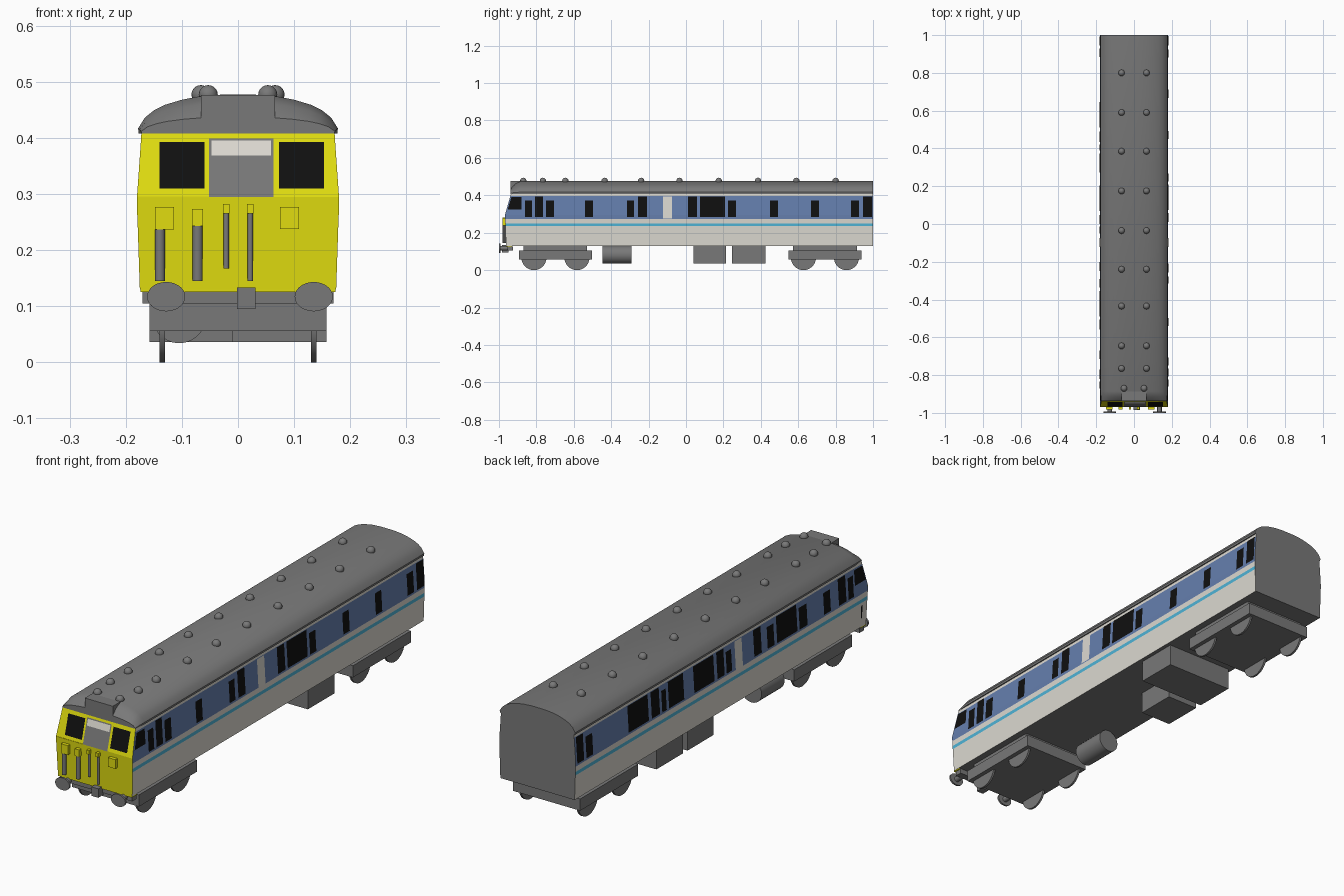
import bpy, bmesh, math
from mathutils import Matrix

if "Cube" in bpy.data.objects:
    bpy.data.objects.remove(bpy.data.objects["Cube"])


def material(name, rgb):
    m = bpy.data.materials.new(name)
    m.use_nodes = True
    m.diffuse_color = (*rgb, 1)
    m.node_tree.nodes["Principled BSDF"].inputs["Base Color"].default_value = (*rgb, 1)
    return m


GREY = material("grey", (0.19, 0.19, 0.19))
CREAM = material("cream", (0.72, 0.70, 0.64))
BLUE = material("blue", (0.13, 0.21, 0.42))
CYAN = material("light blue", (0.08, 0.46, 0.68))
YELLOW = material("yellow", (0.75, 0.72, 0.005))
BLACK = material("black", (0.005, 0.005, 0.005))


def make(name, bm, *mats, smooth=False):
    mesh = bpy.data.meshes.new(name)
    bm.to_mesh(mesh)
    bm.free()
    ob = bpy.data.objects.new(name, mesh)
    bpy.context.collection.objects.link(ob)
    for m in mats:
        mesh.materials.append(m)
    if smooth:
        bpy.ops.object.select_all(action='DESELECT')
        bpy.context.view_layer.objects.active = ob
        ob.select_set(True)
        bpy.ops.object.shade_smooth_by_angle(angle=math.radians(35))
    return ob


def box(name, x, y, z, mat):
    bm = bmesh.new()
    bmesh.ops.create_cube(bm, size=1)
    for v in bm.verts:
        for i, (a, b) in enumerate((x, y, z)):
            v.co[i] = (a + b) / 2 + v.co[i] * (b - a)
    return make(name, bm, mat)


def cylinder(name, centre, radius, length, axis, mat, squash=1, sides=28):
    bm = bmesh.new()
    bmesh.ops.create_cone(bm, cap_ends=True, segments=sides, radius1=radius,
                          radius2=radius, depth=length)
    turn = {'X': Matrix.Rotation(math.pi / 2, 4, 'Y'),
            'Y': Matrix.Rotation(math.pi / 2, 4, 'X'), 'Z': Matrix()}[axis]
    bm.transform(Matrix.Translation(centre) @ Matrix.Diagonal((1, 1, squash, 1)) @ turn)
    return make(name, bm, mat, smooth=True)


# Half-width and nose position at a given height
WALL = [(0.13, 0.175), (0.235, 0.1785), (0.25, 0.179), (0.273, 0.18),
        (0.295, 0.18), (0.395, 0.173), (0.412, 0.172)]


def half_width(z):
    for (z0, x0), (z1, x1) in zip(WALL, WALL[1:]):
        if z <= z1:
            return x0 + (x1 - x0) * (z - z0) / (z1 - z0)
    return WALL[-1][1]


def nose(z):
    return -0.962 - 0.006 * (z - 0.13) / 0.165 if z < 0.295 else -0.968 + 0.033 * (z - 0.295) / 0.115


# Body shell: striped sides, yellow cab front, grey rear and floor
bm = bmesh.new()
rows = []
for z, x in WALL:
    rows.append([bm.verts.new(c) for c in
                 ((-x, nose(z), z), (x, nose(z), z), (x, 1, z), (-x, 1, z))])
stripes = [1, 3, 1, 2, 2, 1]
for lo, hi, stripe in zip(rows, rows[1:], stripes):
    for i in range(4):
        j = (i + 1) % 4
        f = bm.faces.new((lo[i], lo[j], hi[j], hi[i]))
        f.material_index = (4, stripe, 0, stripe)[i]
bm.faces.new(rows[0][::-1])
bm.faces.new(rows[-1])
make("body", bm, GREY, CREAM, BLUE, CYAN, YELLOW)

# Roof: curved section lofted back from a lowered cab dome
half = [(0.177, 0.408), (0.178, 0.417), (0.166, 0.436), (0.15, 0.449),
        (0.13, 0.459), (0.10, 0.468), (0.068, 0.474), (0.03, 0.477)]
section = half + [(-x, z) for x, z in reversed(half)]
bm = bmesh.new()
rings = [[bm.verts.new((x * w, y, 0.408 + (z - 0.408) * s)) for x, z in section]
         for y, s, w in ((-0.937, 0.42, 0.97), (-0.915, 0.78, 0.985), (-0.885, 1, 1), (1, 1, 1))]
for a, b in zip(rings, rings[1:]):
    for i in range(len(section)):
        j = (i + 1) % len(section)
        bm.faces.new((a[i], a[j], b[j], b[i]))
bm.faces.new(rings[0][::-1])
bm.faces.new(rings[-1])
bmesh.ops.recalc_face_normals(bm, faces=bm.faces)
make("roof", bm, GREY, smooth=True)
box("cab_roof_box", (-0.066, 0.066), (-0.937, -0.86), (0.41, 0.476), GREY)

# Roof vents in pairs
for y in (0.8, 0.59, 0.385, 0.175, -0.035, -0.24, -0.435, -0.645, -0.765, -0.87):
    for s in (-1, 1):
        bm = bmesh.new()
        bmesh.ops.create_uvsphere(bm, u_segments=16, v_segments=10, radius=0.017)
        bm.transform(Matrix.Translation((s * (0.053 if y < -0.8 else 0.066), y, 0.477)))
        make("roof_vent", bm, GREY, smooth=True)


def side_plate(name, side, y0, y1, z0, z1, mat, slant=0):
    bm = bmesh.new()
    pts = [(y0 - slant, z0), (y1, z0), (y1, z1), (y0, z1)]
    vs = [bm.verts.new((side * (half_width(z) + 0.0025), y, z)) for y, z in pts]
    bm.faces.new(vs if side > 0 else vs[::-1])
    make(name, bm, mat)


def front_plate(name, x0, x1, z0, z1, mat, lift=0.002):
    bm = bmesh.new()
    bm.faces.new([bm.verts.new((x, nose(z) - lift, z)) for x, z in
                  ((x0, z0), (x1, z0), (x1, z1), (x0, z1))])
    make(name, bm, mat)


# Side windows: start, end, and whether they reach the top of the blue band
left = [(-.861, -.824, 0), (-.808, -.765, 1), (-.749, -.706, 0), (-.54, -.497, 0),
        (-.316, -.278, 0), (-.257, -.209, 1), (.01, .059, 1), (.075, .209, 1),
        (.225, .267, 0), (.449, .492, 0), (.668, .711, 0), (.882, .925, 0), (.946, .995, 1)]
right = [(.946, .992, 1), (.885, .93, 0), (.51, .646, 1), (.435, .49, 1), (.39, .42, 0),
         (.272, .374, 1), (.068, .204, 1), (0, .048, 1), (-.05, -.014, 0), (-.25, -.2, 1),
         (-.335, -.29, 0), (-.49, -.354, 1), (-.558, -.505, 0), (-.715, -.67, 0),
         (-.82, -.77, 1), (-.87, -.835, 0)]
for side, windows in ((1, left), (-1, right)):
    for y0, y1, tall in windows:
        side_plate("side_window", side, y0, y1, 0.283, 0.394 if tall else 0.373, BLACK)
    side_plate("side_panel", side, -0.123, -0.075, 0.275, 0.394, CREAM)
    side_plate("cab_side_window", side, -0.934, -0.88, 0.325, 0.39, BLACK, slant=0.019)
side_plate("cab_handrail", -1, -0.93, -0.922, 0.17, 0.225, BLACK)

# Cab front: windows, centre panel and blind
front_plate("cab_window", -0.14, -0.06, 0.31, 0.393, BLACK)
front_plate("cab_window", 0.073, 0.153, 0.31, 0.393, BLACK)
front_plate("centre_panel", -0.052, 0.063, 0.295, 0.399, GREY)
front_plate("centre_blind", -0.047, 0.059, 0.369, 0.395, CREAM, 0.004)
box("cab_ledge", (-0.18, 0.012), (-0.9695, -0.96), (0.2935, 0.2955), YELLOW)

# Cab front pipes with yellow boxes above
for x, r, z0, z1, w, z2 in ((-0.139, .009, .145, .24, .033, .277),
                            (-0.072, .009, .145, .246, .02, .273),
                            (-0.021, .005, .167, .268, .012, .282),
                            (0.022, .005, .145, .268, .012, .282)):
    cylinder("front_pipe", (x, -0.972, (z0 + z1) / 2), r, z1 - z0, 'Z', GREY, sides=12)
    bx = -0.131 if w > 0.03 else x
    box("pipe_box", (bx - w / 2, bx + w / 2), (-0.982, -0.96), (z1 - 0.003, z2), YELLOW)
box("socket_box", (0.075, 0.109), (-0.982, -0.96), (0.238, 0.277), YELLOW)

# Buffer beam, buffers and coupler
box("cab_skirt", (-0.174, 0.174), (-0.962, -0.93), (0.125, 0.132), YELLOW)
box("buffer_beam", (-0.17, 0.17), (-0.955, -0.925), (0.105, 0.127), GREY)
for x in (-0.128, 0.135):
    cylinder("buffer_head", (x, -0.996, 0.117), 0.034, 0.008, 'Y', GREY, squash=0.77)
    cylinder("buffer_shank", (x, -0.97, 0.117), 0.012, 0.05, 'Y', GREY)
box("coupler", (-0.002, 0.031), (-0.985, -0.95), (0.095, 0.133), GREY)

# Bogies with wheels
for y in (-0.698, 0.743):
    box("bogie_frame", (-0.158, 0.158), (y - 0.195, y + 0.195), (0.056, 0.106), GREY)
    box("bogie_bolster", (-0.145, 0.145), (y - 0.17, y + 0.17), (0.1, 0.131), GREY)
    for dy in (-0.115, 0.115):
        for s in (-1, 1):
            cylinder("wheel", (s * 0.135, y + dy, 0.067), 0.067, 0.009, 'X', GREY, sides=32)

# Underfloor equipment
cylinder("air_tank", (-0.105, -0.368, 0.082), 0.048, 0.155, 'Y', GREY)
box("equipment_box", (-0.158, 0.158), (0.245, 0.425), (0.036, 0.131), GREY)
box("equipment_box", (-0.158, -0.01), (0.04, 0.215), (0.036, 0.131), GREY)
